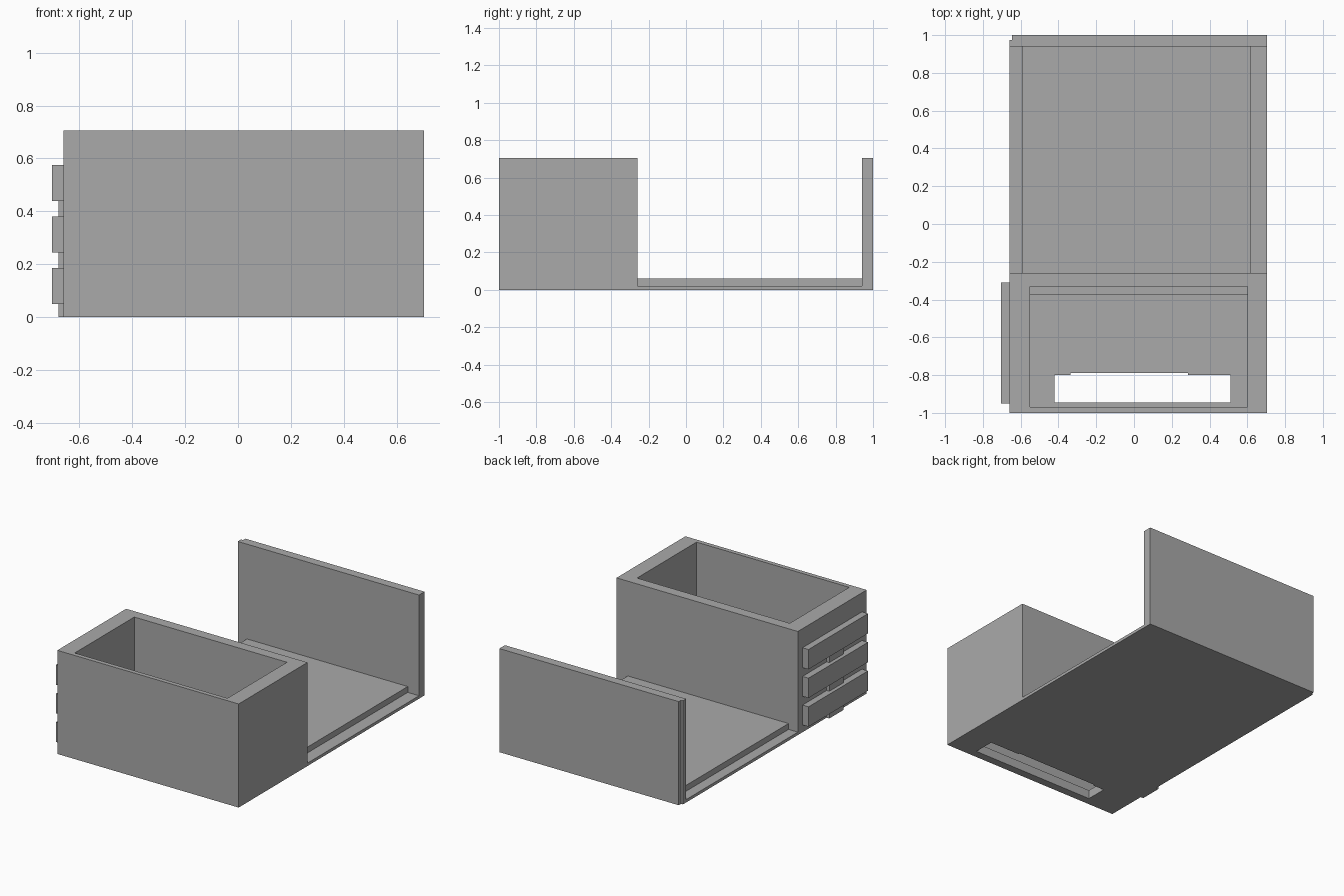
import bpy, bmesh, math

if "Cube" in bpy.data.objects:
    bpy.data.objects.remove(bpy.data.objects["Cube"])

grey = bpy.data.materials.new("plain grey")
grey.diffuse_color = (0.4, 0.4, 0.4, 1)
grey.use_nodes = True
grey.node_tree.nodes["Principled BSDF"].inputs["Base Color"].default_value = grey.diffuse_color


def finish(name, bm):
    bmesh.ops.recalc_face_normals(bm, faces=bm.faces)
    me = bpy.data.meshes.new(name)
    bm.to_mesh(me)
    bm.free()
    ob = bpy.data.objects.new(name, me)
    bpy.context.collection.objects.link(ob)
    me.materials.append(grey)
    return ob


def prism(name, pts, z0, z1):
    """Vertical extrusion of a plan outline."""
    bm = bmesh.new()
    f = bm.faces.new([bm.verts.new((x, y, z0)) for x, y in pts])
    ext = bmesh.ops.extrude_face_region(bm, geom=[f])
    top = [v for v in ext["geom"] if isinstance(v, bmesh.types.BMVert)]
    bmesh.ops.translate(bm, verts=top, vec=(0, 0, z1 - z0))
    return finish(name, bm)


def box(name, x0, x1, y0, y1, z0, z1):
    return prism(name, [(x0, y0), (x1, y0), (x1, y1), (x0, y1)], z0, z1)


def rod(name, centre, axis, r1, r2, length):
    """Elliptic cylinder along x or y; r1 is the horizontal radius, r2 the vertical."""
    bm = bmesh.new()
    bmesh.ops.create_cone(bm, cap_ends=True, segments=32, radius1=1, radius2=1, depth=length)
    for v in bm.verts:
        a, b, c = v.co
        off = (c, a * r1, b * r2) if axis == 'x' else (a * r1, c, b * r2)
        v.co = [p + q for p, q in zip(centre, off)]
    return finish(name, bm)


def cut(target, cutter):
    cutter.hide_render = True
    cutter.hide_set(True)
    m = target.modifiers.new("cut", 'BOOLEAN')
    m.operation = 'DIFFERENCE'
    m.solver = 'EXACT'
    m.object = cutter


LEFT, RIGHT = -0.66, 0.705

# Open container with a ledge low on its rear inner wall
container = box("container", LEFT, RIGHT, -1, -0.26, 0, 0.705)
cut(container, box("upper_cavity_cutter", -0.55, 0.60, -0.97, -0.33, 0.25, 0.8))
cut(container, box("lower_cavity_cutter", -0.55, 0.60, -0.97, -0.375, 0.06, 0.3))

# Slot through the container floor, slightly wider along its middle
slot = [(-0.42, -0.945), (0.51, -0.945), (0.51, -0.80), (0.285, -0.80),
        (0.285, -0.79), (-0.335, -0.79), (-0.335, -0.80), (-0.42, -0.80)]
cut(container, prism("slot_cutter", slot, -0.1, 0.1))

# Round cable hole in the rear wall of the container
cut(container, rod("cable_hole_cutter", (0.47, -0.31, 0.145), 'y', 0.073, 0.073, 0.22))

# Tray floor and raised panel between container and end wall
box("tray_floor", LEFT, RIGHT, -0.26, 0.94, 0, 0.02)
box("raised_panel", -0.59, 0.62, -0.26, 0.94, 0.02, 0.06)

# End wall with a small rebate on one corner
end = [(LEFT, 0.94), (RIGHT, 0.94), (RIGHT, 1.0), (-0.645, 1.0), (-0.645, 0.975), (LEFT, 0.975)]
prism("end_wall", end, 0, 0.705)

# Side bars with shallow oval recesses, joined by a thin upright strip
box("bar_link", -0.68, LEFT, -0.72, -0.57, 0, 0.50)
for i in range(3):
    z = 0.05 + i * 0.195
    bar = box(f"side_bar_{i + 1}", -0.705, LEFT, -0.95, -0.31, z, z + 0.135)
    cut(bar, rod(f"recess_cutter_{i + 1}", (-0.705, -0.645, z + 0.0675), 'x', 0.1, 0.06, 0.05))
